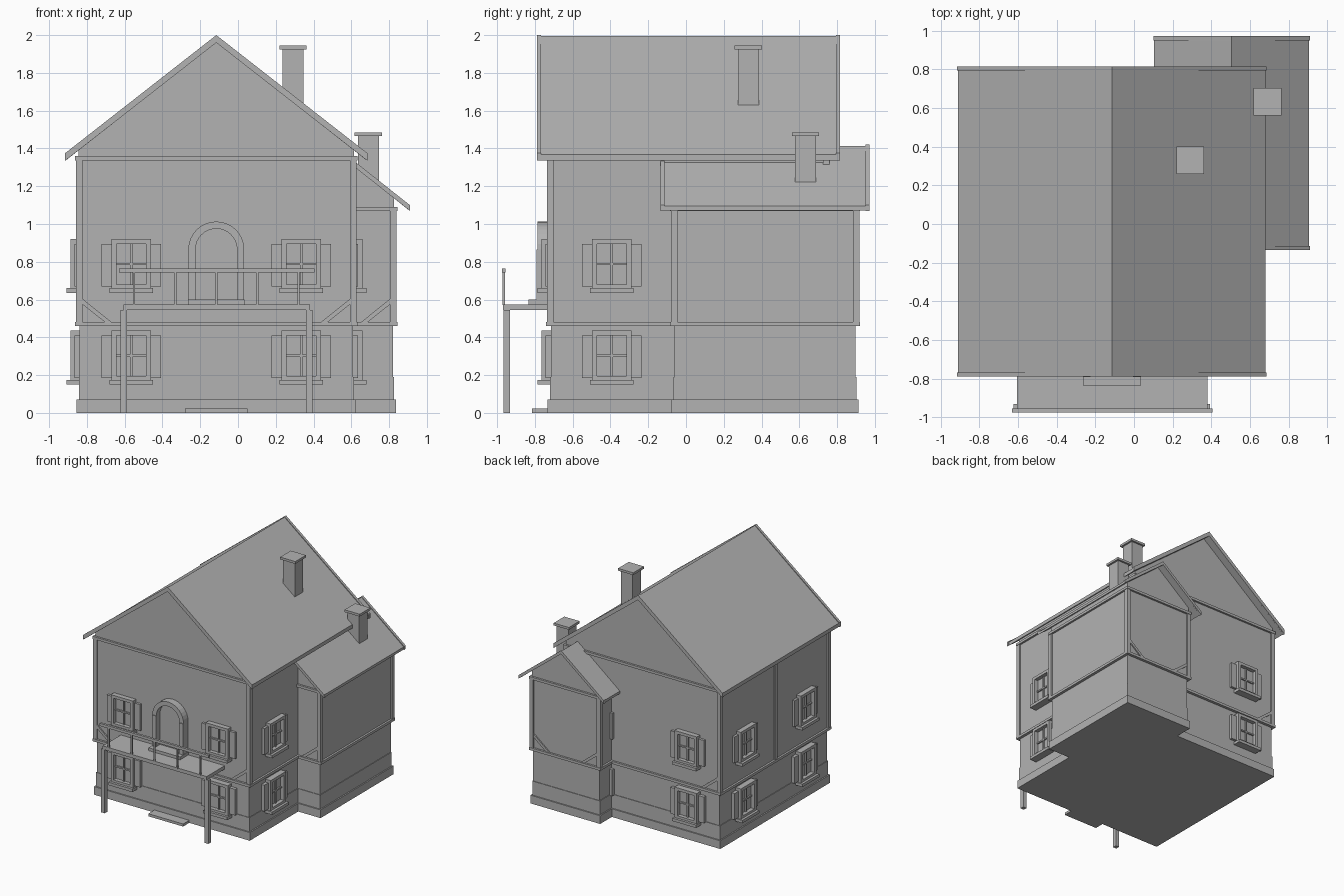
import bpy, bmesh, math
from mathutils import Matrix

cube = bpy.data.objects.get("Cube")
if cube:
    bpy.data.objects.remove(cube, do_unlink=True)

GREY = (0.45, 0.45, 0.45, 1)
mat = bpy.data.materials.new("plain grey")
mat.use_nodes = True
mat.diffuse_color = GREY
mat.node_tree.nodes["Principled BSDF"].inputs["Base Color"].default_value = GREY


def prism(name, profile, y0, y1, place=None):
    """Extrude an (x, z) outline from y0 to y1."""
    bm = bmesh.new()
    face = bm.faces.new([bm.verts.new((x, y0, z)) for x, z in profile])
    out = bmesh.ops.extrude_face_region(bm, geom=[face])
    moved = [v for v in out["geom"] if isinstance(v, bmesh.types.BMVert)]
    bmesh.ops.translate(bm, verts=moved, vec=(0, y1 - y0, 0))
    bmesh.ops.recalc_face_normals(bm, faces=bm.faces)
    mesh = bpy.data.meshes.new(name)
    bm.to_mesh(mesh)
    bm.free()
    mesh.materials.append(mat)
    ob = bpy.data.objects.new(name, mesh)
    bpy.context.collection.objects.link(ob)
    if place:
        ob.matrix_world = place
    return ob


def box(name, x0, x1, y0, y1, z0, z1, place=None):
    return prism(name, [(x0, z0), (x1, z0), (x1, z1), (x0, z1)], y0, y1, place)


def chevron(name, cx, half, ridge, drop, thick, y0, y1):
    """Gable roof sheet seen end on."""
    prism(name, [(cx - half, ridge - drop), (cx, ridge), (cx + half, ridge - drop),
                 (cx + half, ridge - drop - thick), (cx, ridge - thick),
                 (cx - half, ridge - drop - thick)], y0, y1)


def house(name, cx, half, y0, y1, beam_z, ridge, roof_half, drop, thick, ry0, ry1):
    """Stone base, timber-framed storey and gable roof."""
    slope = drop / roof_half
    w = half - 0.013
    apex = ridge - thick + 0.005
    eave = apex - w * slope
    # stone base with stepped foot
    for part, inset, top in (("base", 0.02, 0.47), ("plinth", 0.015, 0.19), ("foot", 0.004, 0.07)):
        box(f"{name}_{part}", cx - half + inset, cx + half - inset, y0 + inset, y1 - inset, 0, top)
    # upper walls including gables
    prism(f"{name}_walls", [(cx - w, 0.465), (cx + w, 0.465), (cx + w, eave), (cx, apex),
                            (cx - w, eave)], y0 + 0.013, y1 - 0.013)
    # horizontal beams
    for part, z in (("sill_beam", 0.46), ("top_beam", beam_z)):
        box(f"{name}_{part}", cx - half - 0.004, cx + half + 0.004, y0 - 0.004, y1 + 0.004, z, z + 0.022)
    # corner posts and diagonal braces
    for s in (-1, 1):
        xo, xi = cx + s * half, cx + s * (half - 0.034)
        for yo, d in ((y0, 1), (y1, -1)):
            box(f"{name}_corner_post", min(xo, xi), max(xo, xi), min(yo, yo + d * 0.034),
                max(yo, yo + d * 0.034), 0.47, beam_z)
            prism(f"{name}_brace", [(xi, 0.605), (xi - s * 0.155, 0.48), (xi - s * 0.12, 0.48),
                                    (xi, 0.575)], yo + d * 0.003, yo + d * 0.02)
    # roof and barge boards
    chevron(f"{name}_roof", cx, roof_half - 0.004, ridge - 0.006, drop, thick - 0.008, ry0 + 0.01, ry1 - 0.01)
    for ya in (ry0, ry1 - 0.022):
        chevron(f"{name}_barge_board", cx, roof_half, ridge, drop, thick, ya, ya + 0.022)


CX, WX = -0.115, 0.505
house("main", CX, 0.743, -0.736, 0.76, 1.337, 2.0, 0.80, 0.625, 0.04, -0.79, 0.815)
house("wing", WX, 0.335, -0.08, 0.918, 1.068, 1.42, 0.405, 0.32, 0.03, -0.135, 0.972)
box("left_middle_post", CX - 0.743, CX - 0.71, -0.017, 0.017, 0.47, 1.337)


def window(x, y, z, turn):
    """Framed window with sill and shutters; local -y faces out of the wall."""
    m = Matrix.Translation((x, y, z)) @ Matrix.Rotation(math.radians(turn), 4, 'Z')
    for s in (-1, 1):
        a, b = sorted((s * 0.105, s * 0.079))
        box("window_jamb", a, b, -0.034, 0.02, 0.025, 0.285, m)
        a, b = sorted((s * 0.105, s * 0.158))
        box("window_shutter", a, b, -0.012, 0.02, 0.035, 0.26, m)
    box("window_head", -0.079, 0.079, -0.034, 0.02, 0.26, 0.285, m)
    box("window_rail", -0.079, 0.079, -0.034, 0.02, 0.025, 0.045, m)
    box("window_sill", -0.114, 0.114, -0.055, 0.02, 0, 0.025, m)
    box("window_pane", -0.079, 0.079, 0.0, 0.02, 0.045, 0.26, m)
    box("window_mullion", -0.006, 0.006, -0.012, 0.01, 0.045, 0.26, m)
    box("window_transom", -0.079, 0.079, -0.012, 0.01, 0.147, 0.159, m)


for z in (0.15, 0.635):
    for x in (-0.565, 0.335):
        window(x, -0.732, z, 0)
    for x in (-0.55, 0.32):
        window(x, 0.756, z, 180)
    window(CX + 0.739, -0.393, z, 90)
    for y in (-0.393, 0.42):
        window(CX - 0.739, y, z, -90)

# arched balcony door
arc = [math.pi * i / 16 for i in range(17)]


def arch(radius):
    return [(CX + radius * math.cos(a), 0.865 + radius * math.sin(a)) for a in arc]


prism("door_panel", [(CX - 0.11, 0.58), (CX + 0.11, 0.58)] + arch(0.11), -0.735, -0.71)
prism("door_arch", arch(0.148) + arch(0.11)[::-1], -0.785, -0.71)
for s in (-1, 1):
    a, b = sorted((CX + s * 0.11, CX + s * 0.148))
    box("door_jamb", a, b, -0.792, -0.71, 0.585, 0.865)
box("door_sill", CX - 0.15, CX + 0.15, -0.835, -0.72, 0.575, 0.6)
box("ground_step", -0.28, 0.05, -0.815, -0.70, 0, 0.022)

# balcony
box("balcony_floor", -0.605, 0.38, -0.968, -0.71, 0.545, 0.575)
box("balcony_handrail", -0.63, 0.405, -0.975, -0.955, 0.742, 0.765)
for x in (-0.605, 0.377):
    box("balcony_post", x - 0.017, x + 0.017, -0.965, -0.931, 0, 0.545)
for i in range(5):
    x = -0.55 + i * 0.2175
    box("balcony_baluster", x - 0.006, x + 0.006, -0.971, -0.959, 0.57, 0.745)

# chimneys
for x, y, z0, z1 in ((0.291, 0.33, 1.5, 1.945), (0.69, 0.632, 1.1, 1.485)):
    box("chimney_stack", x - 0.056, x + 0.056, y - 0.056, y + 0.056, z0, z1 - 0.02)
    box("chimney_cap", x - 0.072, x + 0.072, y - 0.072, y + 0.072, z1 - 0.02, z1)
